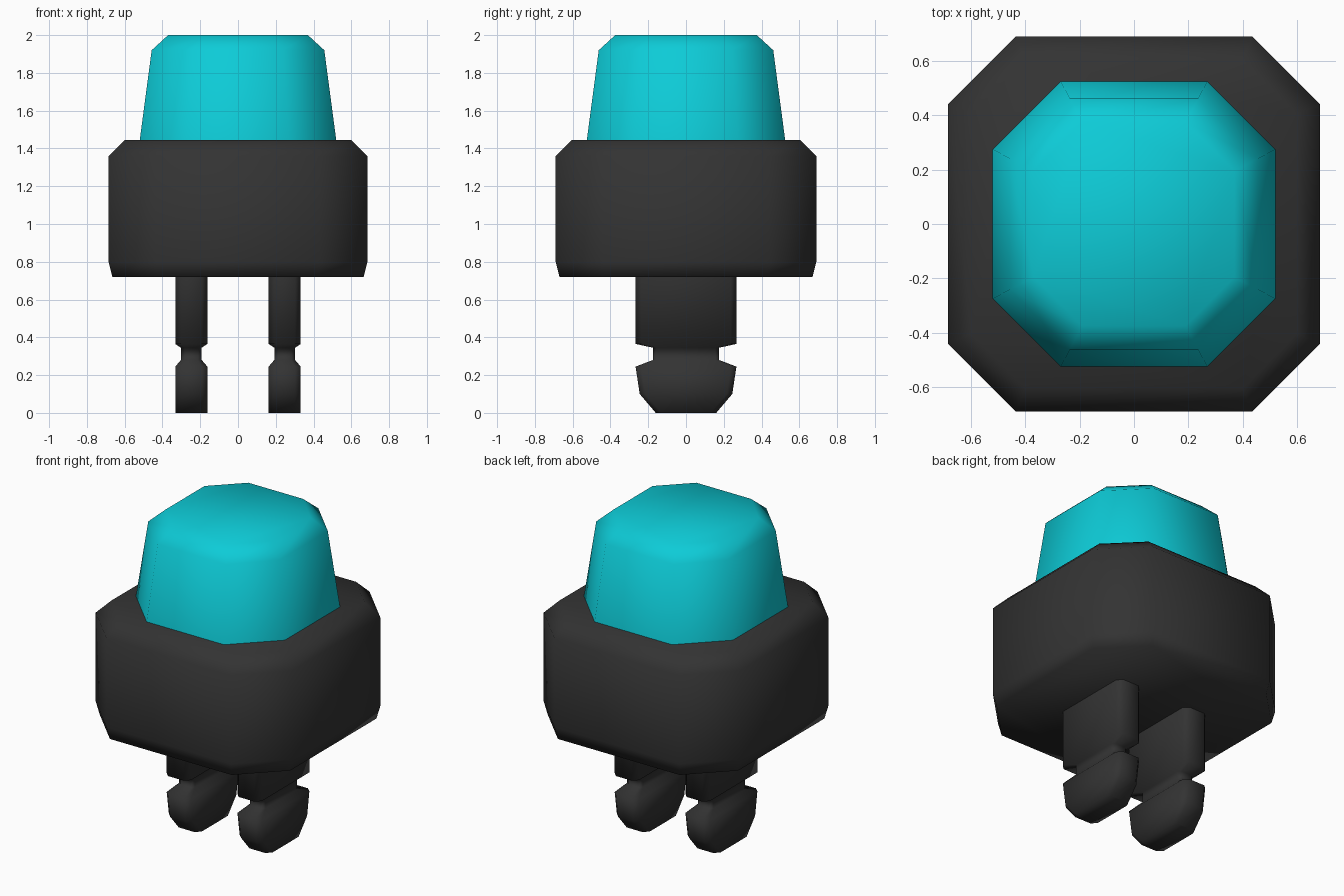
import bpy
import bmesh

cube = bpy.data.objects.get("Cube")
if cube:
    bpy.data.objects.remove(cube, do_unlink=True)


def material(name, rgb):
    mat = bpy.data.materials.new(name)
    mat.use_nodes = True
    color = (*rgb, 1)
    mat.diffuse_color = color
    mat.node_tree.nodes["Principled BSDF"].inputs["Base Color"].default_value = color
    return mat


def octagon(hx, hy, cut):
    """Rectangle outline with cut corners, counter-clockwise."""
    a, b = hx - cut, hy - cut
    return [(hx, -b), (hx, b), (a, hy), (-a, hy),
            (-hx, b), (-hx, -b), (-a, -hy), (a, -hy)]


def loft(name, rings, mat, x=0, cap_bottom=True, cap_top=True):
    """Skin octagonal rings given as (z, half x, half y, corner cut)."""
    bm = bmesh.new()
    loops = [[bm.verts.new((px, py, z)) for px, py in octagon(hx, hy, cut)]
             for z, hx, hy, cut in rings]
    for low, high in zip(loops, loops[1:]):
        for i in range(len(low)):
            j = (i + 1) % len(low)
            bm.faces.new((low[i], low[j], high[j], high[i]))
    if cap_bottom:
        bm.faces.new(reversed(loops[0]))
    if cap_top:
        bm.faces.new(loops[-1])
    for face in bm.faces:
        face.smooth = True
    mesh = bpy.data.meshes.new(name)
    bm.to_mesh(mesh)
    bm.free()
    mesh.materials.append(mat)
    obj = bpy.data.objects.new(name, mesh)
    obj.location.x = x
    bpy.context.collection.objects.link(obj)
    return obj


black = material("black plastic", (0.033, 0.033, 0.033))
cyan = material("cyan plastic", (0.004, 0.60, 0.68))

# Housing with bevelled rims
loft("housing", [(0.72, 0.665, 0.67, 0.24), (0.80, 0.685, 0.69, 0.25),
                 (1.36, 0.685, 0.69, 0.25), (1.445, 0.60, 0.605, 0.20)], black)

# Tapered push button
loft("button_cap", [(1.445, 0.52, 0.525, 0.25), (1.92, 0.457, 0.462, 0.22),
                    (2.0, 0.37, 0.375, 0.18)], cyan, cap_bottom=False)

# Pair of notched terminal legs
leg_rings = [(0, 0.085, 0.16, 0.03), (0.10, 0.085, 0.245, 0.03),
             (0.245, 0.085, 0.267, 0.03), (0.28, 0.055, 0.175, 0.02),
             (0.345, 0.055, 0.175, 0.02), (0.365, 0.085, 0.267, 0.03),
             (0.72, 0.085, 0.267, 0.03)]
for side, x in (("left", 0.247), ("right", -0.247)):
    loft(side + "_terminal_leg", leg_rings, black, x, cap_top=False)
